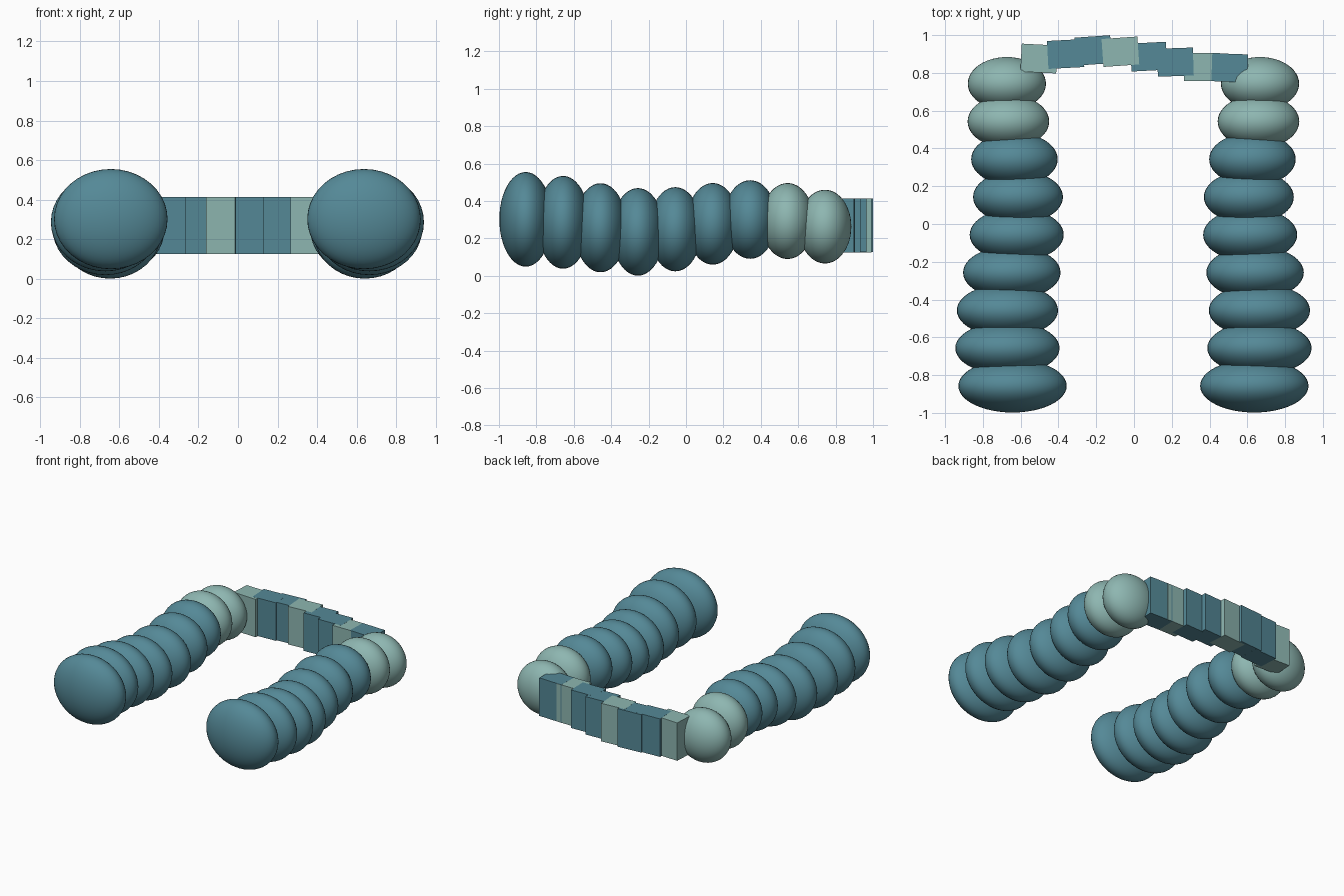
import bpy
from math import radians

if "Cube" in bpy.data.objects:
    bpy.data.objects.remove(bpy.data.objects["Cube"])


def material(name, rgb):
    m = bpy.data.materials.new(name)
    m.diffuse_color = (*rgb, 1)
    m.use_nodes = True
    m.node_tree.nodes["Principled BSDF"].inputs["Base Color"].default_value = m.diffuse_color
    return m


DARK = material("dark_teal", (0.09, 0.25, 0.31))
LIGHT = material("pale_teal", (0.27, 0.47, 0.44))


def ring(name, loc, size, mat):
    """Flattened smooth ball, one segment of a padded arm."""
    bpy.ops.mesh.primitive_uv_sphere_add(segments=40, ring_count=24, location=loc,
                                         rotation=(radians(90), 0, 0))
    o = bpy.context.object
    o.name = name
    o.scale = (size[0], size[2], size[1])
    o.data.materials.append(mat)
    bpy.ops.object.shade_smooth()


def block(name, loc, size, angle, mat):
    bpy.ops.mesh.primitive_cube_add(size=1, location=loc, rotation=(0, 0, radians(angle)))
    o = bpy.context.object
    o.name = name
    o.scale = size
    o.data.materials.append(mat)


# Padded arms, front to back: x centre, z centre, x radius, z radius
arm = [
    (0.640, 0.302, 0.287, 0.253),
    (0.667, 0.286, 0.276, 0.248),
    (0.667, 0.257, 0.268, 0.238),
    (0.644, 0.235, 0.258, 0.234),
    (0.618, 0.249, 0.249, 0.225),
    (0.611, 0.278, 0.238, 0.218),
    (0.630, 0.301, 0.229, 0.210),
    (0.662, 0.293, 0.216, 0.203),
    (0.670, 0.263, 0.207, 0.197),
]
for side, sx in (("left", -1), ("right", 1)):
    for i, (x, z, rx, rz) in enumerate(arm):
        ring(f"{side}_arm_segment_{i + 1}", (sx * x - 0.003, -0.857 + 0.2 * i, z),
             (rx, 0.141, rz), LIGHT if i > 6 else DARK)

# Rear bridge of overlapping upright blocks: x, y, turn
bridge = [
    (-0.503, 0.876, -3), (-0.362, 0.900, 3), (-0.216, 0.919, 4), (-0.072, 0.912, 4),
    (0.078, 0.886, 3), (0.219, 0.857, 2), (0.360, 0.830, 0), (0.507, 0.827, -2),
]
for i, (x, y, turn) in enumerate(bridge):
    block(f"bridge_block_{i + 1}", (x, y, 0.27), (0.19, 0.148, 0.288 + 0.0006 * (i % 2)),
          turn, LIGHT if i % 3 == 0 else DARK)
